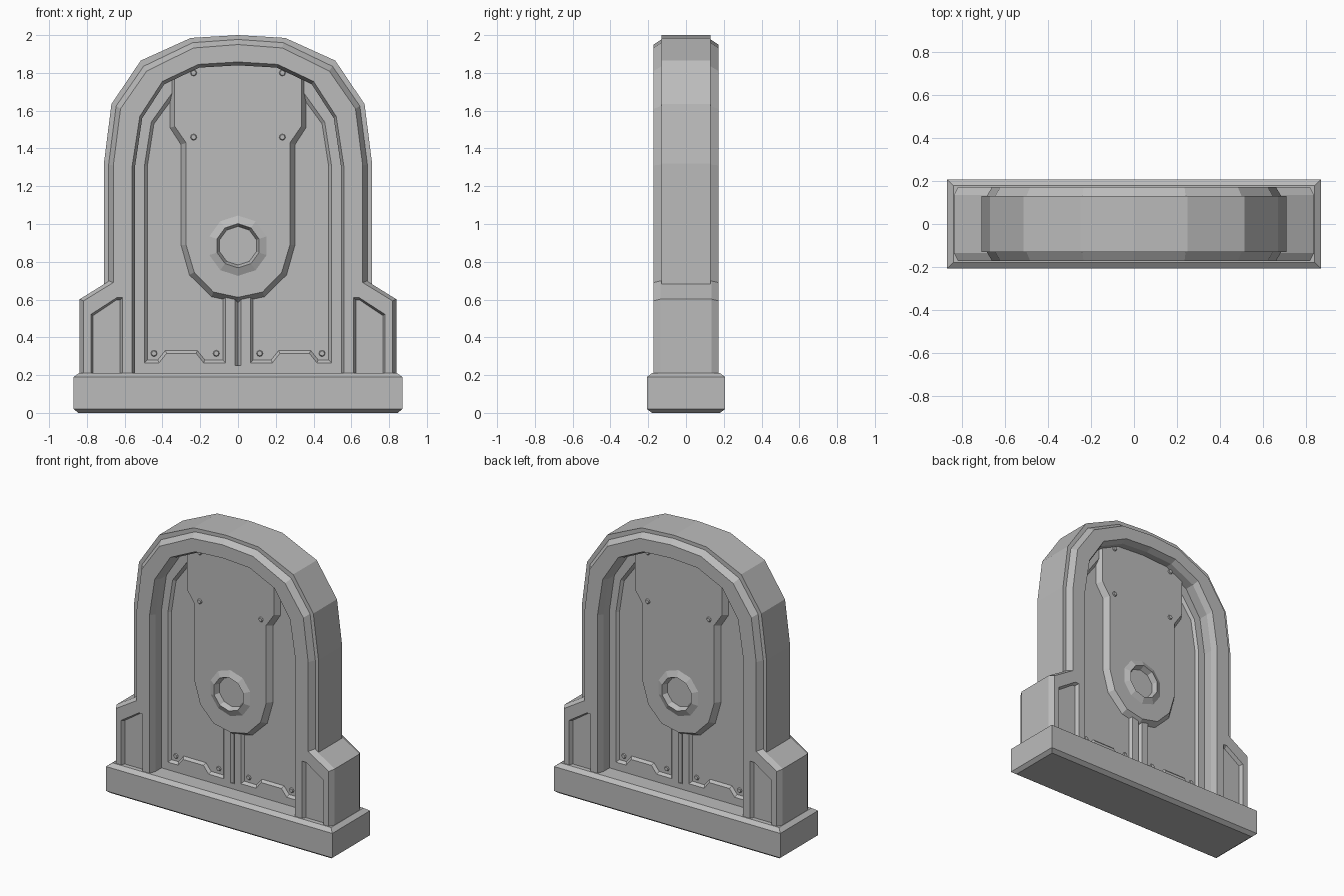
import bpy, bmesh, math

cube = bpy.data.objects.get("Cube")
if cube:
    bpy.data.objects.remove(cube, do_unlink=True)

GREY = (0.5, 0.5, 0.5, 1.0)
stone = bpy.data.materials.new("grey_metal")
stone.use_nodes = True
stone.diffuse_color = GREY
stone.node_tree.nodes["Principled BSDF"].inputs["Base Color"].default_value = GREY


def loft(name, half, side=1):
    """Closed solid from (xz outline, y) loops; the front half is mirrored to the back."""
    loops = half + [(pts, -y) for pts, y in reversed(half)]
    bm = bmesh.new()
    rings = [[bm.verts.new((side * x, y, z)) for x, z in pts] for pts, y in loops]
    for a, b in zip(rings, rings[1:]):
        n = len(a)
        for i in range(n):
            j = (i + 1) % n
            bm.faces.new((a[i], a[j], b[j], b[i]))
    bm.faces.new(rings[0])
    bm.faces.new(rings[-1])
    bmesh.ops.recalc_face_normals(bm, faces=bm.faces)
    mesh = bpy.data.meshes.new(name)
    bm.to_mesh(mesh)
    bm.free()
    mesh.materials.append(stone)
    obj = bpy.data.objects.new(name, mesh)
    bpy.context.collection.objects.link(obj)
    return obj


def sym(pts):
    """Mirror a half outline that ends on the centre line."""
    return pts + [(-x, z) for x, z in reversed(pts) if x > 0]


def ngon(r, n, cx=0.0, cz=0.0):
    return [(cx + r * math.sin(math.tau * i / n), cz + r * math.cos(math.tau * i / n))
            for i in range(n)]


def rect(x, z0, z1):
    return [(-x, z0), (x, z0), (x, z1), (-x, z1)]


# Base plinth: bevelled along top and bottom edges
bm = bmesh.new()
layers = [(0.845, 0.18, 0), (0.87, 0.207, 0.02), (0.87, 0.207, 0.19), (0.84, 0.178, 0.212)]
rings = [[bm.verts.new((sx * x, sy * y, z)) for sx, sy in ((-1, -1), (1, -1), (1, 1), (-1, 1))]
         for x, y, z in layers]
for a, b in zip(rings, rings[1:]):
    for i in range(4):
        bm.faces.new((a[i], a[i - 1], b[i - 1], b[i]))
bm.faces.new(rings[0])
bm.faces.new(rings[-1])
bmesh.ops.recalc_face_normals(bm, faces=bm.faces)
mesh = bpy.data.meshes.new("base_plinth")
bm.to_mesh(mesh)
bm.free()
mesh.materials.append(stone)
bpy.context.collection.objects.link(bpy.data.objects.new("base_plinth", mesh))

# Arched frame: stepped, bevelled band around the opening
foot = [(0.61, 0.2), (0.61, 0.66)]
outer = foot + [(0.71, 0.66), (0.71, 1.32), (0.67, 1.635), (0.515, 1.865), (0.25, 1.985), (0, 2.0)]
step = foot + [(0.685, 0.66), (0.685, 1.315), (0.645, 1.625), (0.5, 1.835), (0.24, 1.96), (0, 1.977)]
face = foot + [(0.66, 0.66), (0.66, 1.31), (0.622, 1.61), (0.483, 1.81), (0.235, 1.932), (0, 1.95)]
opening = [(0.56, 0.2), (0.56, 1.31), (0.52, 1.57), (0.40, 1.755), (0.21, 1.845), (0, 1.858)]
throat = [(0.545, 0.2), (0.545, 1.305), (0.507, 1.56), (0.39, 1.74), (0.205, 1.828), (0, 1.84)]


def band(out, inn):
    return sym(out) + sym(inn)[::-1]


loft("arch_frame", [(band(face, opening), -0.172), (band(step, throat), -0.13),
                    (band(outer, throat), -0.13)])

# Side buttresses with a recessed pocket, and door leaves with a sunken panel
pocket_floor = [(0.625, 0.2), (0.767, 0.2), (0.767, 0.515), (0.645, 0.597), (0.625, 0.597)]
pocket_rim = [(0.612, 0.2), (0.778, 0.2), (0.778, 0.522), (0.642, 0.61), (0.612, 0.61)]
butt_face = [(0.61, 0.2), (0.818, 0.2), (0.818, 0.593), (0.66, 0.69), (0.61, 0.69)]
butt_side = [(0.61, 0.2), (0.838, 0.2), (0.838, 0.602), (0.66, 0.712), (0.61, 0.712)]

panel = [(0.08, 0.28), (0.175, 0.28), (0.215, 0.33), (0.385, 0.33), (0.425, 0.28), (0.48, 0.28),
         (0.48, 1.305), (0.445, 1.53), (0.32, 1.7), (0.2, 1.7), (0.08, 1.7)]
panel_rim = [(0.066, 0.265), (0.182, 0.265), (0.222, 0.315), (0.378, 0.315), (0.418, 0.265),
             (0.495, 0.265), (0.495, 1.31), (0.459, 1.54), (0.33, 1.72), (0.2, 1.72), (0.066, 1.72)]
top = [(0.56, 0.2), (0.56, 1.31), (0.52, 1.57), (0.4, 1.75), (0.21, 1.84)]
sill = [(x, 0.2) for x, z in panel_rim[1:5]]
leaf_face = [(0.016, 0.2)] + sill + top + [(0.016, 1.85)]
leaf_seam = [(0.001, 0.2)] + sill + top + [(0.001, 1.85)]

for side, label in ((1, "left"), (-1, "right")):
    loft(label + "_buttress", [(pocket_floor, -0.147), (pocket_rim, -0.172),
                               (butt_face, -0.172), (butt_side, -0.135)], side)
    loft(label + "_door_leaf", [(panel, -0.045), (panel_rim, -0.062),
                                (leaf_face, -0.062), (leaf_seam, -0.045)], side)
    for i, (x, z, y) in enumerate(((0.445, 0.315, 0.054), (0.115, 0.315, 0.054),
                                   (0.235, 1.46, 0.092), (0.235, 1.8, 0.092))):
        loft(f"{label}_rivet_{i + 1}", [(ngon(0.013, 8, x, z), -y),
                                        (ngon(0.017, 8, x, z), -y + 0.006)], side)

# Filler closing the bottom of the door seam
loft("seam_stop", [(rect(0.02, 0.2, 0.25), -0.0618)])

# Raised shield plate hanging from the arch
shield_edge = [(0.36, 1.78), (0.36, 1.51), (0.302, 1.42), (0.302, 0.89), (0.257, 0.73),
               (0.14, 0.615), (0, 0.585)]
shield_face = [(0.335, 1.78), (0.335, 1.517), (0.275, 1.43), (0.275, 0.89), (0.232, 0.745),
               (0.13, 0.64), (0, 0.612)]
crown = [(0, 1.85), (0.21, 1.84)]


def closed(pts):
    return [(-x, z) for x, z in crown[1:]] + crown + sym(pts)


shield = loft("shield_plate", [(closed(shield_face), -0.083), (closed(shield_edge), -0.045)])

# Round opening through the shield
cutter = loft("hub_cutter", [(ngon(0.13, 10, 0, 0.885), -0.3)])
cutter.hide_render = True
cut = shield.modifiers.new("hub_hole", "BOOLEAN")
cut.operation = "DIFFERENCE"
cut.solver = "EXACT"
cut.object = cutter
bpy.context.view_layer.update()
deps = bpy.context.evaluated_depsgraph_get()
cut_mesh = bpy.data.meshes.new_from_object(shield.evaluated_get(deps))
shield.modifiers.clear()
shield.data = cut_mesh
bpy.data.objects.remove(cutter, do_unlink=True)

# Hub ring: sloping collar around a sunken disc
loft("hub_ring", [(ngon(0.102, 10, 0, 0.885), -0.064), (ngon(0.117, 10, 0, 0.885), -0.102),
                  (ngon(0.162, 10, 0, 0.885), -0.082)])
